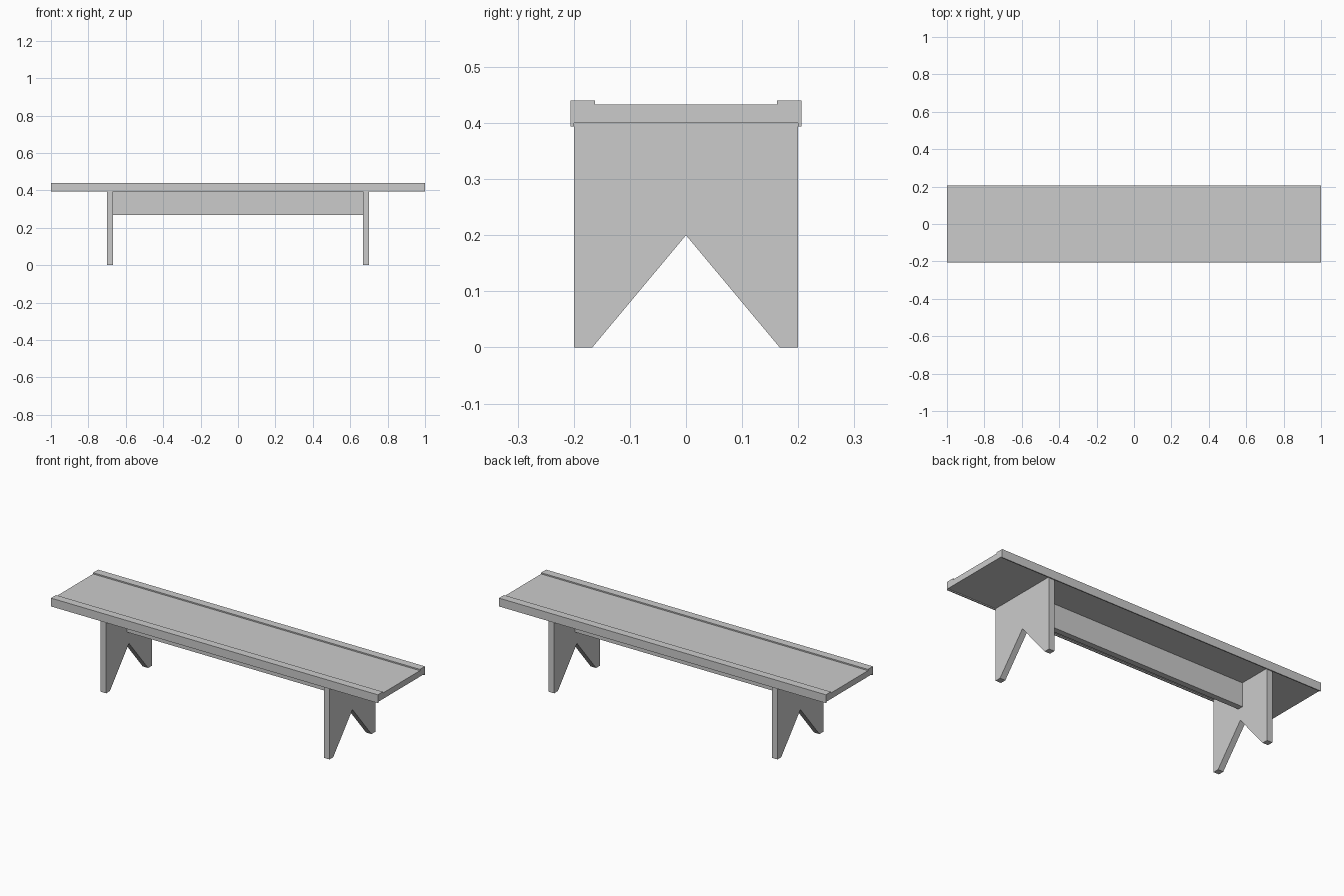
import bpy

cube = bpy.data.objects.get("Cube")
if cube:
    bpy.data.objects.remove(cube, do_unlink=True)

# One plain grey for the whole bench
grey = bpy.data.materials.new("plain_grey")
grey.use_nodes = True
GREY = (0.6, 0.6, 0.6, 1)
grey.diffuse_color = GREY
grey.node_tree.nodes["Principled BSDF"].inputs["Base Color"].default_value = GREY


def board(name, half_outline, x0, x1):
    """Mirror a (y, z) half outline across y = 0 and extrude it from x0 to x1."""
    outline = half_outline + [(-y, z) for y, z in reversed(half_outline) if y > 0]
    n = len(outline)
    verts = [(x, y, z) for x in (x0, x1) for y, z in outline]
    faces = [tuple(reversed(range(n))), tuple(range(n, 2 * n))]
    faces += [(i, (i + 1) % n, (i + 1) % n + n, i + n) for i in range(n)]
    mesh = bpy.data.meshes.new(name)
    mesh.from_pydata(verts, [], faces)
    mesh.materials.append(grey)
    obj = bpy.data.objects.new(name, mesh)
    bpy.context.collection.objects.link(obj)
    return obj


# Seat: recessed plank with raised edge rails that lip over the sides
board("seat", [(0.2, 0.4), (0.2, 0.394), (0.206, 0.394), (0.206, 0.44),
               (0.162, 0.44), (0.162, 0.433)], -1, 1)

# Legs: upright boards with a V notch
leg = [(0, 0.2), (0.167, 0), (0.2, 0), (0.2, 0.4)]
board("left_leg", leg, 0.667, 0.7)
board("right_leg", leg, -0.7, -0.667)

# Stretcher: upright board under the seat between the legs
board("stretcher", [(0.016, 0.268), (0.016, 0.4)], -0.667, 0.667)
